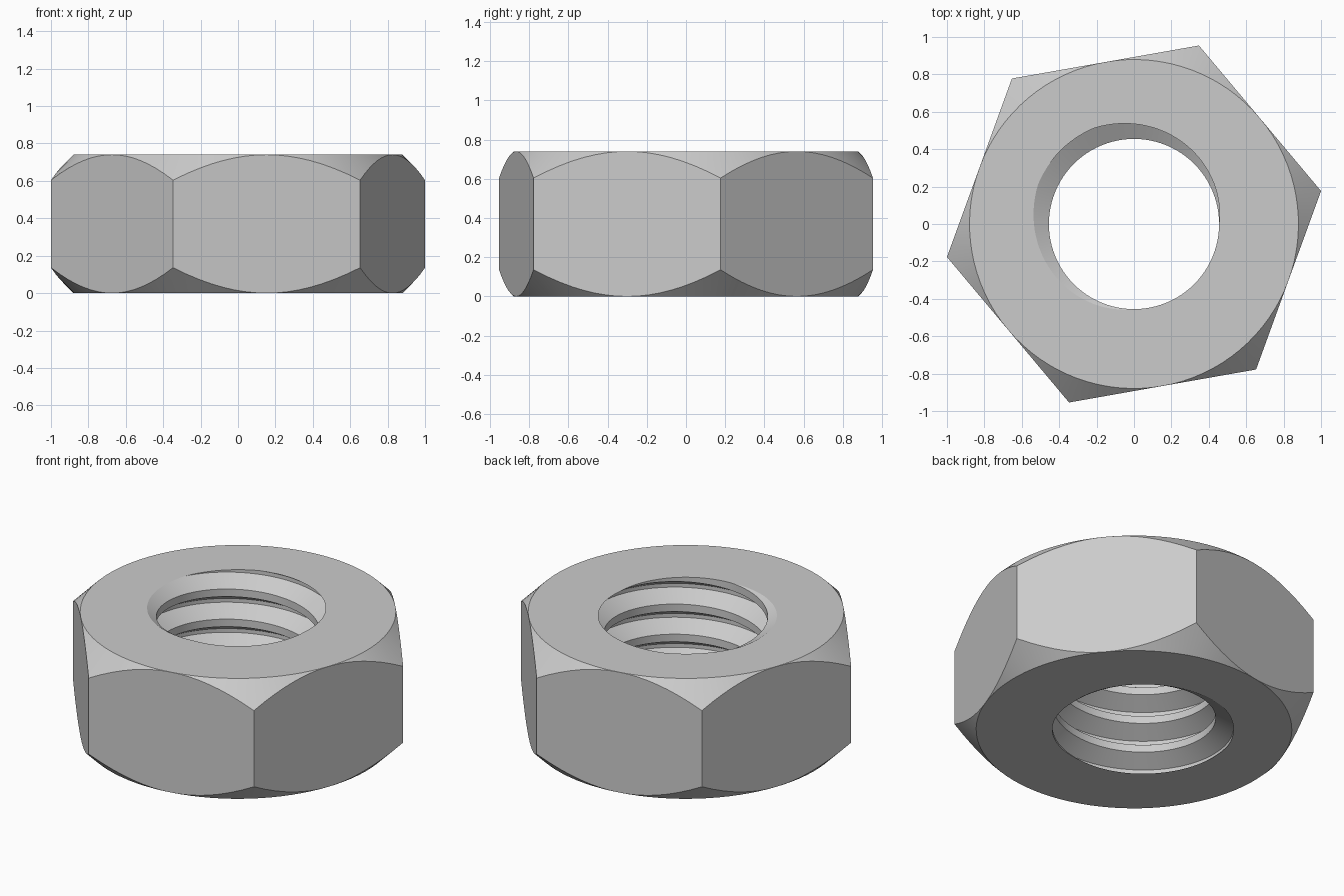
import bpy, bmesh, math

if "Cube" in bpy.data.objects:
    bpy.data.objects.remove(bpy.data.objects["Cube"])

HEIGHT = 0.74
FLAT = math.cos(math.radians(30)) / math.cos(math.radians(10))  # half width across flats
PITCH = HEIGHT / 4
MINOR, MAJOR = 0.455, 0.555
SEG = 96

bm = bmesh.new()


def ring_point(radius, angle, z):
    return bm.verts.new((radius * math.cos(angle), radius * math.sin(angle), z))


def skin(columns):
    """Join neighbouring columns of vertices with quads."""
    for a, b in zip(columns, columns[1:]):
        for j in range(len(a) - 1):
            bm.faces.new((a[j], b[j], b[j + 1], a[j + 1]))


# Internal thread: one flat-crested groove profile swept along a helix
profile = [(-1/16, MAJOR), (1/16, MAJOR), (3/8, MINOR), (5/8, MINOR), (15/16, MAJOR)]
columns = []
for k in range(-2 * SEG, 6 * SEG + 1):
    ang = math.radians(135) + 2 * math.pi * k / SEG
    columns.append([ring_point(r, ang, PITCH * (k / SEG + dz)) for dz, r in profile])
skin(columns)
bmesh.ops.remove_doubles(bm, verts=bm.verts[:], dist=1e-5)

# Trim the thread flush with both end faces
for z, direction in ((0, -1), (HEIGHT, 1)):
    bmesh.ops.bisect_plane(bm, geom=bm.verts[:] + bm.edges[:] + bm.faces[:], dist=1e-5,
                           plane_co=(0, 0, z), plane_no=(0, 0, direction), clear_outer=True)

# Hexagonal outside with 45 degree conical chamfers
columns = []
for i in range(SEG + 1):
    phi = 2 * math.pi * i / SEG
    ang = math.radians(10) + phi
    r = FLAT / math.cos(phi % (math.pi / 3) - math.pi / 6) if i % 16 else FLAT / math.cos(math.pi / 6)
    drop = r - FLAT
    columns.append([ring_point(FLAT, ang, 0), ring_point(r, ang, drop),
                    ring_point(r, ang, HEIGHT - drop), ring_point(FLAT, ang, HEIGHT)])
skin(columns)
bmesh.ops.remove_doubles(bm, verts=bm.verts[:], dist=1e-5)

# Flat end faces between thread mouth and chamfer circle
for z in (0, HEIGHT):
    rim = [e for e in bm.edges if e.is_boundary and all(abs(v.co.z - z) < 1e-4 for v in e.verts)]
    bmesh.ops.triangle_fill(bm, edges=rim, use_beauty=True, normal=(0, 0, 1 if z else -1))
bmesh.ops.recalc_face_normals(bm, faces=bm.faces[:])

mesh = bpy.data.meshes.new("hex_nut")
bm.to_mesh(mesh)
bm.free()
nut = bpy.data.objects.new("hex_nut", mesh)
bpy.context.collection.objects.link(nut)

steel = bpy.data.materials.new("grey steel")
steel.diffuse_color = (0.6, 0.6, 0.6, 1)
steel.use_nodes = True
steel.node_tree.nodes["Principled BSDF"].inputs["Base Color"].default_value = steel.diffuse_color
mesh.materials.append(steel)

bpy.context.view_layer.objects.active = nut
nut.select_set(True)
bpy.ops.object.shade_smooth_by_angle(angle=math.radians(25))
